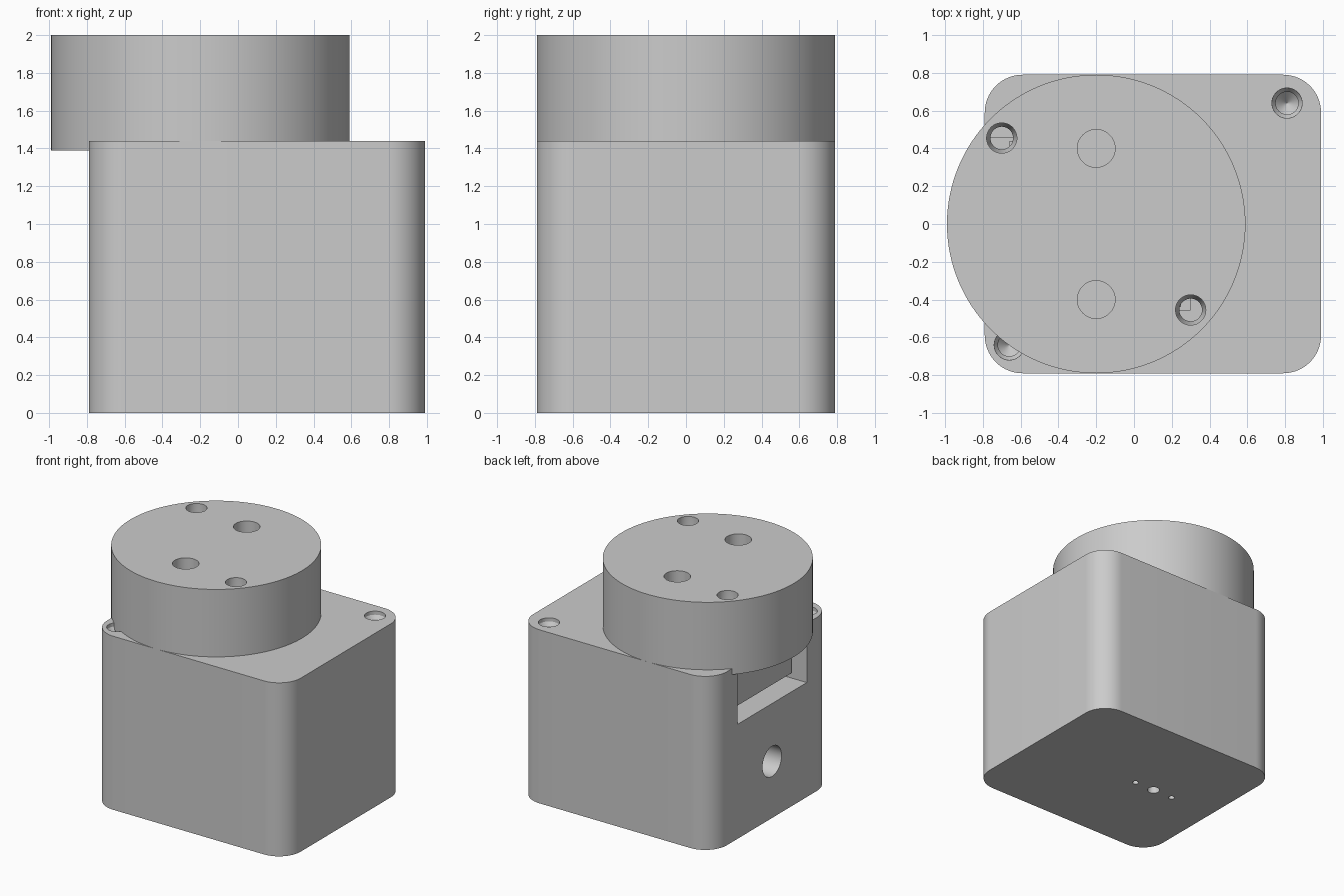
import bpy, bmesh
from math import cos, sin, pi
from mathutils import Matrix

cube = bpy.data.objects.get("Cube")
if cube:
    bpy.data.objects.remove(cube, do_unlink=True)

grey = bpy.data.materials.new("light_grey")
grey.use_nodes = True
COLOUR = (0.6, 0.6, 0.6, 1)
grey.diffuse_color = COLOUR
grey.node_tree.nodes["Principled BSDF"].inputs["Base Color"].default_value = COLOUR


def finish(name, bm):
    bmesh.ops.recalc_face_normals(bm, faces=bm.faces)
    mesh = bpy.data.meshes.new(name)
    bm.to_mesh(mesh)
    bm.free()
    mesh.materials.append(grey)
    obj = bpy.data.objects.new(name, mesh)
    bpy.context.collection.objects.link(obj)
    return obj


def turned(name, x, y, profile, sides=48, matrix=None):
    """Round solid from (radius, height) pairs, capped at both ends."""
    bm = bmesh.new()
    rings = [[bm.verts.new((x + r * cos(2 * pi * i / sides),
                            y + r * sin(2 * pi * i / sides), z))
              for i in range(sides)] for r, z in profile]
    for a, b in zip(rings, rings[1:]):
        for i in range(sides):
            j = (i + 1) % sides
            bm.faces.new((a[i], a[j], b[j], b[i]))
    bm.faces.new(rings[0])
    bm.faces.new(rings[-1])
    if matrix:
        bm.transform(matrix)
    return finish(name, bm)


def box(name, low, high, corner=0):
    bm = bmesh.new()
    bmesh.ops.create_cube(bm, size=1)
    for v in bm.verts:
        v.co = [h if c > 0 else l for c, l, h in zip(v.co, low, high)]
    if corner:
        upright = [e for e in bm.edges
                   if abs(e.verts[0].co.z - e.verts[1].co.z) > 0.1]
        bmesh.ops.bevel(bm, geom=upright, offset=corner, segments=16,
                        profile=0.5, affect='EDGES')
    return finish(name, bm)


def cut(target, cutter):
    cutter.hide_render = True
    mod = target.modifiers.new("cut", 'BOOLEAN')
    mod.operation = 'DIFFERENCE'
    mod.solver = 'EXACT'
    mod.object = cutter
    bpy.context.view_layer.objects.active = target
    bpy.ops.object.modifier_apply(modifier=mod.name)
    bpy.data.objects.remove(cutter, do_unlink=True)


def smooth(obj):
    bpy.ops.object.select_all(action='DESELECT')
    obj.select_set(True)
    bpy.context.view_layer.objects.active = obj
    bpy.ops.object.shade_smooth_by_angle(angle=0.5)


TOP = 1.44
AXIS_X = -0.2

# Rounded housing with an open slot in its -x side
body = box("housing", (-0.79, -0.79, 0), (0.99, 0.79, TOP), corner=0.2)
cut(body, box("slot_cutter", (-1, -0.455, 0.95), (0.3, 0.455, 1.6)))

# Countersunk blind holes with pointed ends in two opposite corners
for x, y in ((0.81, 0.64), (-0.66, -0.64)):
    cut(body, turned("corner_hole_cutter", x, y, [
        (0.001, 1.06), (0.06, 1.12), (0.06, TOP - 0.06),
        (0.08, TOP - 0.03), (0.08, TOP + 0.1)]))

# Round port in the -x side
cut(body, turned("port_cutter", 0, 0, [(0.125, -1), (0.125, -0.3)],
                 matrix=Matrix.Translation((0, 0, 0.47)) @ Matrix.Rotation(pi / 2, 4, 'Y')))

# Centre hole and two pin holes underneath
for dx, r, depth in ((0, 0.048, 0.25), (-0.185, 0.024, 0.12), (0.185, 0.024, 0.12)):
    cut(body, turned("base_hole_cutter", AXIS_X + dx, 0,
                     [(r, -0.1), (r, depth)], sides=24))
smooth(body)

# Offset round cap
cap = turned("round_cap", AXIS_X, 0, [(0.79, 1.39), (0.79, 2)], sides=128)
for y in (-0.4, 0.4):
    cut(cap, turned("round_pocket_cutter", AXIS_X, y, [(0.1, 1.7), (0.1, 2.1)]))
for x, y in ((-0.7, 0.455), (0.3, -0.455)):
    cut(cap, turned("screw_hole_cutter", x, y, [
        (0.06, 1.3), (0.06, 1.58), (0.08, 1.62), (0.08, 2.1)]))
smooth(cap)

# Block hanging from the cap into the slot
box("cap_tongue", (-0.66, -0.44, 1.0), (0.25, 0.44, 1.42))
